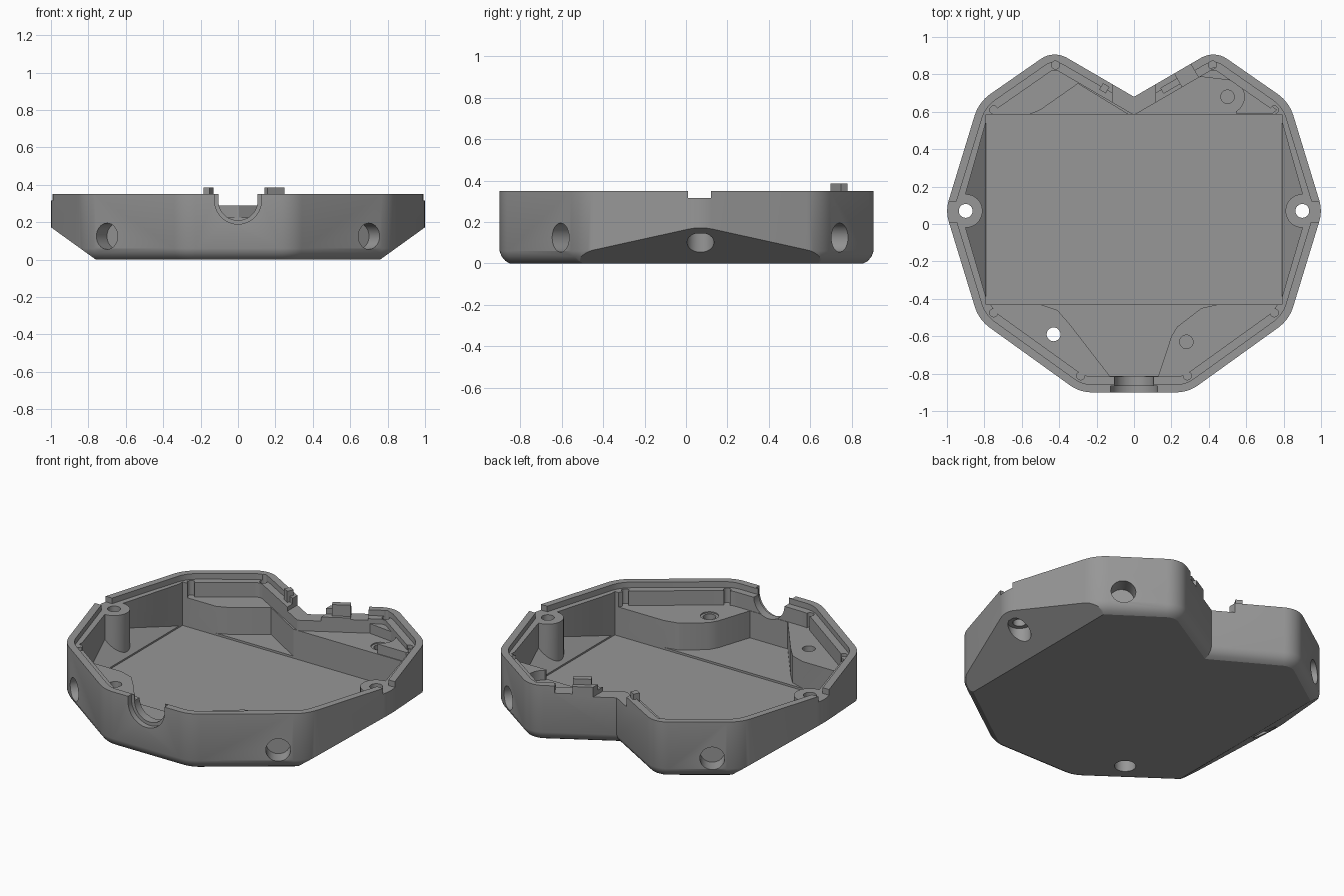
import bpy, bmesh, math
from mathutils import Vector, Matrix

if "Cube" in bpy.data.objects:
    bpy.data.objects.remove(bpy.data.objects["Cube"], do_unlink=True)

grey = bpy.data.materials.new("mid grey plastic")
grey.use_nodes = True
colour = (0.31, 0.31, 0.31, 1)
grey.diffuse_color = colour
grey.node_tree.nodes["Principled BSDF"].inputs["Base Color"].default_value = colour

# Outline corners with their rounding radius, right half only
HALF = [(0.29, -0.9, 0.2), (0.83, -0.512, 0.22), (1.008, 0.07, 0.2),
        (0.83, 0.652, 0.22), (0.43, 0.93, 0.13)]
CORNERS = HALF + [(0, 0.68, 0)] + [(-x, y, r) for x, y, r in reversed(HALF)]


def outline(inset=0.0, steps=8):
    """Rounded case outline, moved inwards by inset."""
    pts, n = [], len(CORNERS)
    for i, (x, y, r) in enumerate(CORNERS):
        p = Vector((x, y))
        d1 = (p - Vector(CORNERS[i - 1][:2])).normalized()
        d2 = (Vector(CORNERS[(i + 1) % n][:2]) - p).normalized()
        n1, n2 = Vector((d1.y, -d1.x)), Vector((d2.y, -d2.x))
        p = p - (n1 + n2) * inset / (1 + n1.dot(n2))
        if r == 0:
            pts.append(p)
            continue
        r -= inset
        turn = math.atan2(d1.cross(d2), d1.dot(d2))
        centre = p - d1 * r * math.tan(turn / 2) - n1 * r
        start = math.atan2(n1.y, n1.x)
        for k in range(steps + 1):
            a = start + turn * k / steps
            pts.append(centre + Vector((math.cos(a), math.sin(a))) * r)
    return pts


def make(name, bm):
    bmesh.ops.recalc_face_normals(bm, faces=bm.faces)
    mesh = bpy.data.meshes.new(name)
    bm.to_mesh(mesh)
    bm.free()
    mesh.materials.append(grey)
    ob = bpy.data.objects.new(name, mesh)
    bpy.context.collection.objects.link(ob)
    return ob


def loft(name, rings):
    """Skin equal rings of 3D points and cap both ends."""
    bm = bmesh.new()
    loops = [[bm.verts.new(p) for p in ring] for ring in rings]
    n = len(loops[0])
    for a, b in zip(loops, loops[1:]):
        for i in range(n):
            j = (i + 1) % n
            bm.faces.new((a[i], a[j], b[j], b[i]))
    bm.faces.new(loops[0])
    bm.faces.new(loops[-1])
    return make(name, bm)


def prism(name, pts, z0, z1):
    return loft(name, [[(p[0], p[1], z) for p in pts] for z in (z0, z1)])


def box(name, x0, x1, y0, y1, z0, z1):
    return prism(name, [(x0, y0), (x1, y0), (x1, y1), (x0, y1)], z0, z1)


def rod(name, a, b, r, sides=32):
    """Cylinder from point a to point b."""
    a, b = Vector(a), Vector(b)
    bm = bmesh.new()
    turn = (b - a).to_track_quat('Z', 'Y').to_matrix().to_4x4()
    bmesh.ops.create_cone(bm, cap_ends=True, segments=sides, radius1=r, radius2=r,
                          depth=(b - a).length,
                          matrix=Matrix.Translation((a + b) / 2) @ turn)
    return make(name, bm)


def combine(body, tool, op='DIFFERENCE'):
    mod = body.modifiers.new("shape", 'BOOLEAN')
    mod.operation, mod.object, mod.solver = op, tool, 'EXACT'
    graph = bpy.context.evaluated_depsgraph_get()
    mesh = bpy.data.meshes.new_from_object(body.evaluated_get(graph))
    body.modifiers.clear()
    body.data = mesh
    bpy.data.objects.remove(tool, do_unlink=True)


def v_strip(side, s0, s1, in0, in1):
    """Rectangle along a rear notch wall: distance from the notch, and inset."""
    start = Vector((0, 0.68))
    along = Vector((0.43 * side, 0.25)).normalized()
    inward = Vector((0.25 * side, -0.43)).normalized()
    return [start + along * s + inward * d
            for s, d in ((s0, in0), (s1, in0), (s1, in1), (s0, in1))]


# Shell with softened bottom edge
layers = [(0.05, 0), (0.028, 0.012), (0.01, 0.034), (0, 0.06), (0, 0.35)]
body = loft("case_body", [[(p.x, p.y, z) for p in outline(d)] for d, z in layers])

# Stepped rim and corner shelves
combine(body, prism("lip_cut", outline(0.042), 0.315, 0.5))
combine(body, prism("shelf_cut", outline(0.085), 0.225, 0.5))

# Deep central cavity between the corner blocks
cavity = [(-0.79, 0.585), (-0.56, 0.585), (-0.50, 0.61), (-0.30, 0.75), (-0.03, 0.585),
          (0.79, 0.585), (0.79, -0.43), (0.45, -0.43), (0.36, -0.45), (0.23, -0.55),
          (0.2, -0.6), (0.13, -0.812), (-0.13, -0.812), (-0.34, -0.54), (-0.41, -0.46),
          (-0.5, -0.43), (-0.79, -0.43)]
combine(body, prism("cavity_cut", cavity, 0.058, 0.5))
combine(body, box("floor_recess", -0.79, 0.79, -0.43, 0.585, 0.045, 0.3))

for s in (-1, 1):
    # Side bays with sloping floors
    bay = [(0.78, -0.43), (0.915, 0.03), (0.915, 0.11), (0.78, 0.585)]
    combine(body, loft("bay_cut", [
        [(s * x, y, 0.055 + (x - 0.79) * 0.95) for x, y in bay],
        [(s * x, y, 0.5) for x, y in bay]]))
    # Screw post at the side tip
    combine(body, rod("tip_post", (s * 0.9, 0.07, 0.05), (s * 0.9, 0.07, 0.315), 0.09), 'UNION')
    # Sloped underside
    wedge = [(0.66, -0.072), (1.1, 0.245), (1.1, -0.2)]
    combine(body, loft("underside_cut", [[(s * x, y, z) for x, z in wedge] for y in (-1, 1)]))
    # Through hole, counterbore and rim gap of the post
    combine(body, rod("post_hole", (s * 0.9, 0.07, -0.1), (s * 0.9, 0.07, 0.5), 0.037))
    combine(body, rod("post_counterbore", (s * 0.9, 0.07, -0.1), (s * 0.9, 0.07, 0.145), 0.065))
    combine(body, box("rim_gap", s * 0.86, s * 1.1, 0.01, 0.12, 0.315, 0.5))
    # Round sockets in the diagonal walls
    for y, ny in ((0.742, 0.82), (-0.605, -0.82)):
        c, n = Vector((s * 0.70, y, 0.125)), Vector((s * 0.57, ny, 0))
        combine(body, rod("socket", c - n * 0.1, c + n * 0.1, 0.07))
    # Small relief circles in the shelf corners
    for x, y in ((0.75, 0.61), (0.75, -0.475), (0.285, -0.812), (0.42, 0.85)):
        combine(body, rod("relief", (s * x, y, 0.225), (s * x, y, 0.5), 0.022, 12))

# Raised shelf around the rounded recess of the rear left lobe
lobe = [(0.33, 0.79), (0.50, 0.77)]
lobe += [(0.5 + 0.09 * math.cos(math.radians(a)), 0.68 + 0.09 * math.sin(math.radians(a)))
         for a in range(75, -61, -15)]
lobe += [(0.545, 0.59), (0.74, 0.59), (0.765, 0.61), (0.5, 0.81), (0.43, 0.84), (0.37, 0.815)]
combine(body, prism("lobe_shelf", lobe, 0.2, 0.285), 'UNION')

# Stepped cable opening in the front wall
for r, y in ((0.105, -0.78), (0.125, -0.865)):
    combine(body, rod("cable_cut", (0, -1, 0.315), (0, y, 0.315), r, 48))
    combine(body, box("cable_top_cut", -r, r, -1, y, 0.315, 0.5))

# Lowered rear notch and connector slot
combine(body, box("notch_window", -0.115, 0.115, 0.5, 0.95, 0.29, 0.5))
combine(body, prism("connector_slot", v_strip(1, 0.25, 0.35, -0.05, 0.13), 0.305, 0.5))

# Vertical screw holes
combine(body, rod("screw_hole", (-0.43, -0.59, -0.1), (-0.43, -0.59, 0.5), 0.037))
combine(body, rod("screw_counterbore", (-0.43, -0.59, -0.1), (-0.43, -0.59, 0.13), 0.06))
for x, y in ((0.28, -0.63), (0.5, 0.68)):
    combine(body, rod("insert_rim", (x, y, 0.218), (x, y, 0.4), 0.052))
    combine(body, rod("insert_hole", (x, y, 0.08), (x, y, 0.4), 0.036))

# Upright tabs beside the notch
tabs = [prism("left_tab", v_strip(1, 0.145, 0.25, 0.03, 0.065), 0.2, 0.385),
        prism("right_tab", v_strip(-1, 0.14, 0.18, 0.02, 0.06), 0.2, 0.385)]

# Smooth the curved walls, keep the edges crisp
for ob in [body] + tabs:
    bpy.ops.object.select_all(action='DESELECT')
    ob.select_set(True)
    bpy.context.view_layer.objects.active = ob
    bpy.ops.object.shade_smooth_by_angle(angle=math.radians(25))
